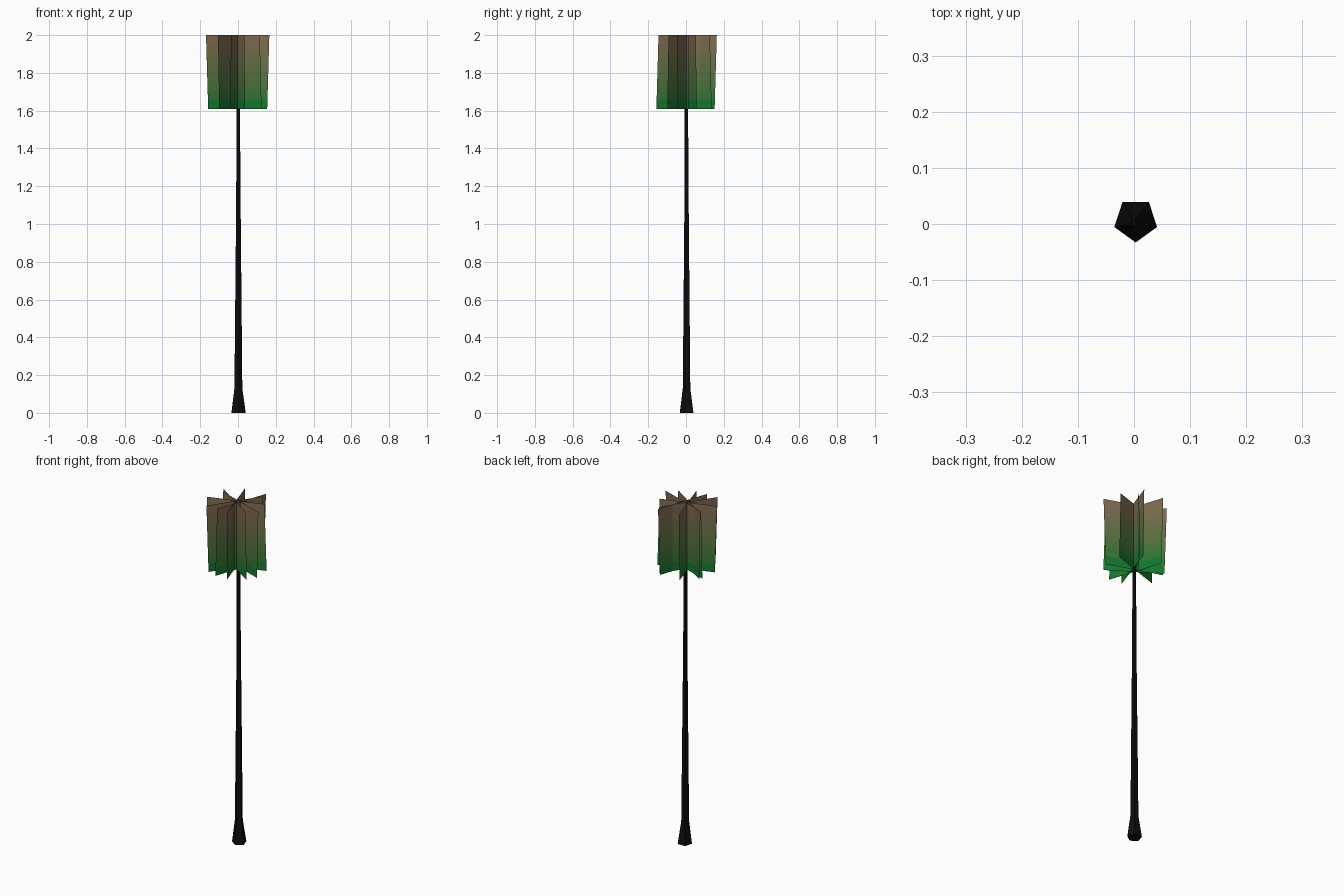
import bpy, bmesh
from math import cos, sin, pi, radians
from mathutils import Vector

if "Cube" in bpy.data.objects:
    bpy.data.objects.remove(bpy.data.objects["Cube"])


def material(name, rgb):
    m = bpy.data.materials.new(name)
    m.diffuse_color = (*rgb, 1)
    m.use_nodes = True
    m.node_tree.nodes["Principled BSDF"].inputs["Base Color"].default_value = m.diffuse_color
    return m


def finish(name, bm, mats):
    mesh = bpy.data.meshes.new(name)
    bm.to_mesh(mesh)
    bm.free()
    for m in mats:
        mesh.materials.append(m)
    obj = bpy.data.objects.new(name, mesh)
    bpy.context.collection.objects.link(obj)


# Trunk: five-sided, flared foot, long taper (z, radius, centre x, centre y)
bm = bmesh.new()
rings = []
for z, r, cx, cy in [(0, 0.04, 0.003, 0.007), (0.13, 0.022, 0.002, 0.005),
                     (1.15, 0.012, 0.002, 0.004), (1.6, 0.010, 0.001, 0.003),
                     (1.82, 0.003, 0.0, 0.002)]:
    rings.append([bm.verts.new((cx + r * cos(-pi / 2 + k * 2 * pi / 5),
                                cy + r * sin(-pi / 2 + k * 2 * pi / 5), z))
                  for k in range(5)])
for a, b in zip(rings, rings[1:]):
    for k in range(5):
        n = (k + 1) % 5
        bm.faces.new((a[k], a[n], b[n], b[k]))
bm.faces.new(rings[0][::-1])
bm.faces.new(rings[-1])
finish("trunk", bm, [material("bark", (0.004, 0.004, 0.004))])

# Foliage colours: green at the bottom blending to brown at the top
BANDS = 8
green, brown = Vector((0.008, 0.19, 0.03)), Vector((0.22, 0.15, 0.085))
mats = [material(f"foliage_{i}", green.lerp(brown, i / (BANDS - 1)))
        for i in range(BANDS)]

# Foliage cards: three crossed pairs (angle, centre x, centre y, in-plane lean)
Z0, Z1, HALF = 1.61, 2.0, 0.16
cards = [(-72, -0.014, 0.001, -1), (18, -0.0115, 0.005, -1),
         (56.5, -0.0145, -0.0025, -1), (-33.5, -0.0135, -0.0075, -1),
         (-19, 0.009, 0.0055, 1), (71, 0.013, 0.006, 1)]
for i, (ang, cx, cy, lean) in enumerate(cards):
    d = Vector((cos(radians(ang)), sin(radians(ang)), 0))
    bm = bmesh.new()
    prev = None
    for j in range(BANDS + 1):
        t = j / BANDS
        c = Vector((cx, cy, Z0 + (Z1 - Z0) * t)) + d * lean * 0.006 * (2 * t - 1)
        row = [bm.verts.new(c - d * HALF), bm.verts.new(c + d * HALF)]
        if prev:
            f = bm.faces.new((prev[0], prev[1], row[1], row[0]))
            f.material_index = j - 1
        prev = row
    finish(f"foliage_card_{i + 1}", bm, mats)
